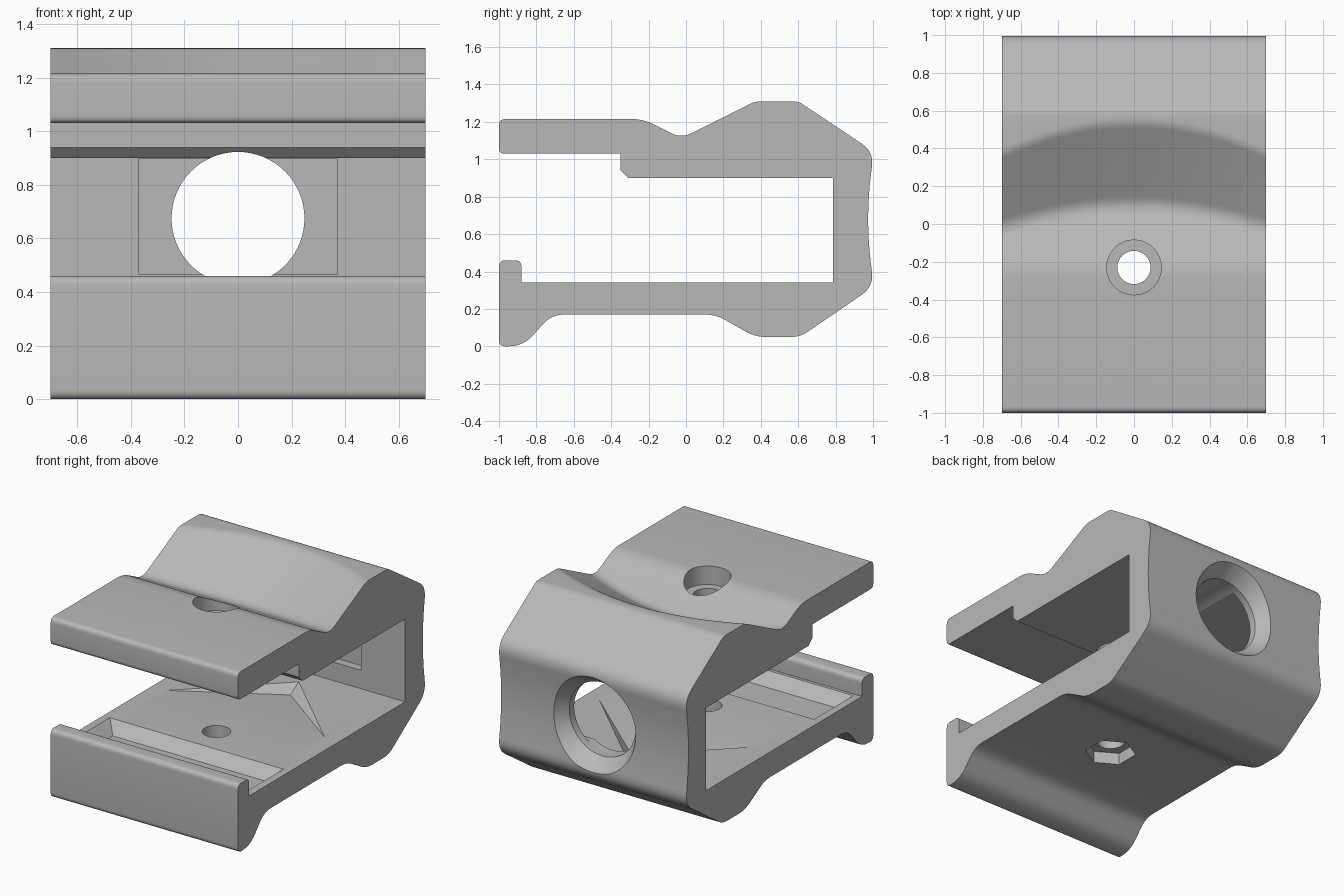
import bpy
import bmesh
import math
from mathutils import Vector, Matrix

if "Cube" in bpy.data.objects:
    bpy.data.objects.remove(bpy.data.objects["Cube"])

HALF = 0.7
SLICES = 28

grey = bpy.data.materials.new("plain_grey")
grey.use_nodes = True
colour = (0.48, 0.48, 0.48, 1)
grey.diffuse_color = colour
grey.node_tree.nodes["Principled BSDF"].inputs["Base Color"].default_value = colour


def make_object(name, bm):
    bmesh.ops.recalc_face_normals(bm, faces=bm.faces)
    mesh = bpy.data.meshes.new(name)
    bm.to_mesh(mesh)
    bm.free()
    mesh.materials.append(grey)
    obj = bpy.data.objects.new(name, mesh)
    bpy.context.collection.objects.link(obj)
    return obj


def rounded(corners, steps=6):
    """Round each (y, z, trim) corner with a short curve."""
    out = []
    for i, (y, z, trim) in enumerate(corners):
        p = Vector((y, z))
        if not trim:
            out.append(p)
            continue
        before = Vector(corners[i - 1][:2])
        after = Vector(corners[(i + 1) % len(corners)][:2])
        a = p + (before - p).normalized() * trim
        b = p + (after - p).normalized() * trim
        for s in range(steps + 1):
            t = s / steps
            out.append(a * (1 - t) ** 2 + p * 2 * t * (1 - t) + b * t * t)
    return out


def section(x):
    """Side outline; the saddle wall bows backwards towards the middle."""
    bow = 1 - (x / HALF) ** 2
    valley = -0.025 + 0.12 * bow
    crest = 0.37 + 0.165 * bow
    return rounded([
        (-1, 1.215, 0.035), (-0.23, 1.215, 0.06),
        (valley, 1.215 - 0.5 * (valley + 0.23), 0.06),
        (crest, 1.31, 0.03), (0.6, 1.31, 0.03),
        (1.005, 1.04, 0.08), (0.955, 0.68, 0.27), (1.005, 0.32, 0.08),
        (0.61, 0.05, 0.05), (0.37, 0.05, 0.06),
        (0.16, 0.17, 0.06), (-0.72, 0.17, 0.07),
        (-0.87, 0, 0.08), (-1, 0, 0.035),
        (-1, 0.46, 0.035), (-0.88, 0.46, 0.035),
        (-0.88, 0.34, 0), (0.785, 0.34, 0), (0.785, 0.9, 0),
        (-0.31, 0.9, 0), (-0.35, 0.94, 0), (-0.35, 1.03, 0),
        (-1, 1.03, 0.03)])


# Clamp body: the side outline swept across the width
bm = bmesh.new()
rings = []
for i in range(SLICES + 1):
    x = -HALF + 2 * HALF * i / SLICES
    rings.append([bm.verts.new((x, p.x, p.y)) for p in section(x)])
count = len(rings[0])
for a, b in zip(rings, rings[1:]):
    for j in range(count):
        k = (j + 1) % count
        bm.faces.new((a[j], a[k], b[k], b[j]))
bm.faces.new(rings[0])
bm.faces.new(rings[-1])
body = make_object("clamp_body", bm)


def round_cutter(name, start, end, r1, r2, sides=64):
    """Cylinder or cone running from start to end."""
    start, end = Vector(start), Vector(end)
    axis = end - start
    turn = axis.to_track_quat("Z", "Y").to_matrix().to_4x4()
    bm = bmesh.new()
    bmesh.ops.create_cone(bm, cap_ends=True, segments=sides, radius1=r1, radius2=r2,
                          depth=axis.length,
                          matrix=Matrix.Translation((start + end) / 2) @ turn)
    return make_object(name, bm)


def hull_cutter(name, points):
    bm = bmesh.new()
    for p in points:
        bm.verts.new(p)
    bmesh.ops.convex_hull(bm, input=bm.verts)
    bmesh.ops.dissolve_limit(bm, angle_limit=0.01, verts=bm.verts, edges=bm.edges)
    return make_object(name, bm)


def box_points(x, y0, y1, z0, z1, inset=0):
    """Box corners; the lower end may be narrowed by an inset."""
    low = [(s * (x - inset), y, z0) for s in (-1, 1) for y in (y0 + inset, y1 - inset)]
    high = [(s * x, y, z1) for s in (-1, 1) for y in (y0, y1)]
    return low + high


screw_y = -0.23
cutters = [
    # Recess in the inner back wall
    hull_cutter("wall_recess_cutter", box_points(0.37, 0.7, 0.84, 0.465, 0.899)),
    # Large bore with a flared mouth at the back
    round_cutter("bore_cutter", (0, -0.6, 0.675), (0, 1.1, 0.675), 0.248, 0.248),
    round_cutter("bore_mouth_cutter", (0, 0.89, 0.675), (0, 1.05, 0.675), 0.247, 0.36),
    # Screw hole, head seat and nut pocket
    round_cutter("screw_cutter", (0, screw_y, -0.1), (0, screw_y, 1.4), 0.088, 0.088, 48),
    round_cutter("head_seat_cutter", (0, screw_y, 1.09), (0, screw_y, 1.4), 0.145, 0.145, 48),
    round_cutter("nut_pocket_cutter", (0, screw_y, 0.05), (0, screw_y, 0.25), 0.16, 0.16, 6),
    # Sloped trench behind the front lip
    hull_cutter("trench_cutter", box_points(0.65, -0.86, -0.44, 0.265, 0.341, 0.075)),
    # Shallow arrow-shaped pocket in the floor
    hull_cutter("arrow_pocket_cutter", [(-0.6, 0.075, 0.341), (0.6, 0.075, 0.341),
                                        (0, 0.65, 0.341), (0, 0.56, 0.285)]),
]

bpy.context.view_layer.objects.active = body
for cutter in cutters:
    cutter.hide_render = True
    mod = body.modifiers.new(cutter.name, "BOOLEAN")
    mod.operation = "DIFFERENCE"
    mod.solver = "EXACT"
    mod.object = cutter
    bpy.ops.object.modifier_apply(modifier=mod.name)
for cutter in cutters:
    bpy.data.objects.remove(cutter)

bpy.ops.object.select_all(action="DESELECT")
body.select_set(True)
bpy.ops.object.shade_smooth_by_angle(angle=math.radians(25))
